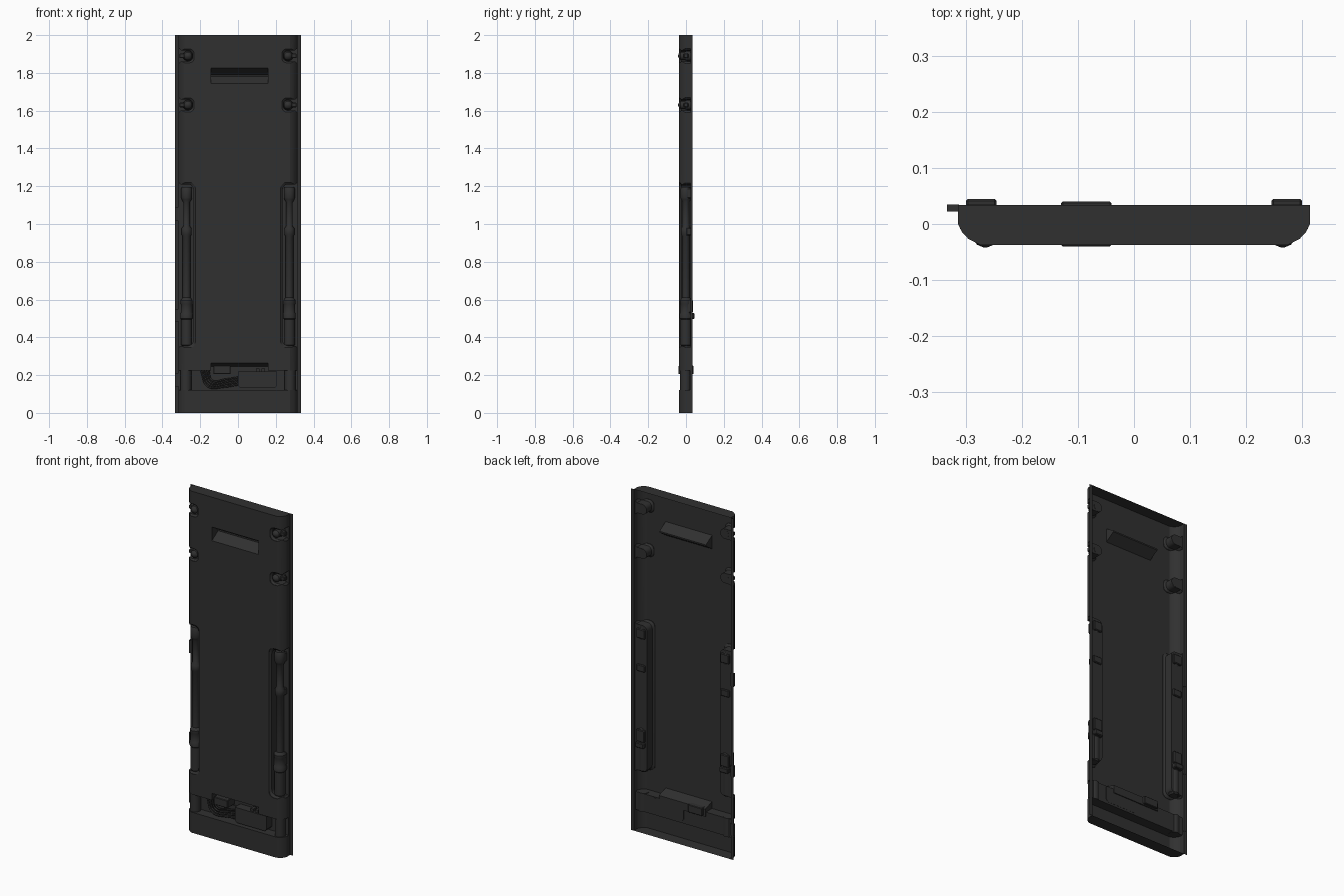
import bpy, bmesh, math
from mathutils import Matrix, Vector

if "Cube" in bpy.data.objects:
    bpy.data.objects.remove(bpy.data.objects["Cube"])

mat = bpy.data.materials.new("dark_metal")
mat.diffuse_color = (0.03, 0.03, 0.03, 1)
mat.use_nodes = True
mat.node_tree.nodes["Principled BSDF"].inputs["Base Color"].default_value = mat.diffuse_color
BACK, FRONT = 0.034, -0.037


def finish(name, bm, smooth=False):
    bmesh.ops.recalc_face_normals(bm, faces=bm.faces)
    me = bpy.data.meshes.new(name)
    bm.to_mesh(me)
    bm.free()
    ob = bpy.data.objects.new(name, me)
    bpy.context.collection.objects.link(ob)
    me.materials.append(mat)
    if smooth:
        bpy.ops.object.select_all(action='DESELECT')
        bpy.context.view_layer.objects.active = ob
        ob.select_set(True)
        bpy.ops.object.shade_smooth_by_angle(angle=math.radians(35))
    return ob


def loft(name, loops, smooth=False):
    """Closed solid through a list of equal-length point loops."""
    bm = bmesh.new()
    rings = [[bm.verts.new(p) for p in lp] for lp in loops]
    n = len(rings[0])
    for a, b in zip(rings, rings[1:]):
        for i in range(n):
            bm.faces.new((a[i], a[(i + 1) % n], b[(i + 1) % n], b[i]))
    bm.faces.new(rings[0])
    bm.faces.new(rings[-1])
    return finish(name, bm, smooth)


def box(name, x0, x1, y0, y1, z0, z1, bevel=0.0):
    bm = bmesh.new()
    m = Matrix.Translation(((x0 + x1) / 2, (y0 + y1) / 2, (z0 + z1) / 2)) @ \
        Matrix.Diagonal((abs(x1 - x0), abs(y1 - y0), abs(z1 - z0), 1))
    bmesh.ops.create_cube(bm, size=1, matrix=m)
    if bevel:
        bmesh.ops.bevel(bm, geom=bm.edges[:], offset=bevel, segments=1, affect='EDGES')
    return finish(name, bm)


def lathe(name, prof, origin, axis='Z', n=16):
    """Revolve (radius, distance) pairs around the Z or Y axis."""
    loops = []
    for r, d in prof:
        ring = []
        for i in range(n):
            a = 2 * math.pi * (i + 0.5) / n
            c, s = r * math.cos(a), r * math.sin(a)
            p = (c, s, d) if axis == 'Z' else (c, d, s)
            ring.append(Vector(origin) + Vector(p))
        loops.append(ring)
    return loft(name, loops, True)


def side_notch(name, side, z0, z1, xin, r, flare, wall, floor):
    """Cutter: rounded pocket open to the outer side, with sloped walls."""
    def outline(t):
        a, b, xi = z0 + t, z1 - t, xin + t
        pts = [(0.36, a - flare), (0.312, a - flare), (0.312 - flare, a)]
        for c, start in (((xi + r, a + r), -90), ((xi + r, b - r), -180)):
            for k in range(6):
                ang = math.radians(start - 18 * k)
                pts.append((c[0] + r * math.cos(ang), c[1] + r * math.sin(ang)))
        return pts + [(0.312 - flare, b), (0.312, b + flare), (0.36, b + flare)]
    levels = ((-0.06, 0), (FRONT + 0.003, 0), (FRONT + 0.012, wall), (floor, wall))
    return loft(name, [[(side * x, y, z) for x, z in outline(t)] for y, t in levels])


def slot(name, x0, x1, prof):
    return loft(name, [[(x, y, z) for y, z in prof] for x in (x0, x1)])


# main panel: chamfered cross-section pulled up to full height
half = [(0.314, BACK), (0.314, 0.0), (0.307, -0.014), (0.295, -0.027), (0.275, FRONT)]
section = half + [(-x, y) for x, y in reversed(half)]
panel = loft("door_panel", [[(x, y, z) for x, y in section] for z in (0, 2)])

# pockets: side channels, bolt notches, grip, cable bay
cutters = []
for s in (-1, 1):
    cutters.append(side_notch("channel_cutter", s, 0.345, 1.22, 0.226, 0.03, 0.008, 0.01, 0.023))
    for z in (1.63, 1.89):
        cutters.append(side_notch("notch_cutter", s, z - 0.037, z + 0.037, 0.232, 0.026, 0.01, 0.008, 0.023))
cutters.append(slot("grip_cutter", -0.143, 0.158, [(-0.06, 1.825), (FRONT, 1.825), (0.02, 1.79),
                                                  (0.02, 1.782), (FRONT, 1.745), (-0.06, 1.745)]))
cutters.append(box("bay_cutter", -0.4, 0.4, -0.06, 0.02, 0.12, 0.225))
cutters.append(slot("bay_slot_cutter", -0.143, 0.158, [(-0.06, 0.2), (-0.06, 0.265), (FRONT, 0.265),
                                                       (0.026, 0.245), (0.026, 0.2)]))
bpy.ops.object.select_all(action='DESELECT')
bpy.context.view_layer.objects.active = panel
panel.select_set(True)
for c in cutters:
    c.hide_render = True
    mod = panel.modifiers.new("cut", 'BOOLEAN')
    mod.operation, mod.solver, mod.object = 'DIFFERENCE', 'EXACT', c
    bpy.ops.object.modifier_apply(modifier=mod.name)
for c in cutters:
    bpy.data.objects.remove(c)

# the back is open: remove it so the pocket shells show
bm = bmesh.new()
bm.from_mesh(panel.data)
bmesh.ops.delete(bm, geom=[f for f in bm.faces if all(v.co.y > BACK - 0.0005 for v in f.verts)],
                 context='FACES')
bm.to_mesh(panel.data)
bm.free()
bpy.ops.object.shade_smooth_by_angle(angle=math.radians(25))

for s in (-1, 1):
    tag = "left" if s < 0 else "right"
    # thin edge flange
    bm = bmesh.new()
    bm.faces.new([bm.verts.new((s * x, BACK, z)) for x, z in
                  ((0.314, 0), (0.333, 0), (0.333, 2), (0.314, 2))])
    finish(tag + "_flange", bm)
    # piston: lower cylinder, sleeve, rod, collar and top cap
    lathe(tag + "_piston", [(0.022, 0.352), (0.029, 0.36), (0.029, 0.495), (0.034, 0.5), (0.034, 0.525),
                            (0.031, 0.53), (0.031, 0.575), (0.033, 0.58), (0.033, 0.595), (0.021, 0.61),
                            (0.021, 0.935), (0.027, 0.945), (0.027, 0.975), (0.018, 0.99), (0.018, 1.115),
                            (0.026, 1.13), (0.03, 1.14), (0.03, 1.185), (0.024, 1.197)],
          (s * 0.272, 0.0, 0))
    # clamp blocks showing through the back
    for y1, z0, z1 in ((0.045, 0.498, 0.528), (0.036, 0.53, 0.6), (0.032, 0.94, 0.98), (0.034, 1.135, 1.19)):
        box(tag + "_clamp", s * 0.245, s * 0.3, 0.0, y1, z0, z1, 0.004)
    # bolts in the notches with a side pin
    for z in (1.63, 1.89):
        lathe(tag + "_bolt", [(0.027, 0.0235), (0.027, 0.005), (0.022, -0.005), (0.022, -0.028),
                              (0.015, -0.037), (0.003, -0.042)], (s * 0.265, 0, z), 'Y')
        box(tag + "_bolt_pin", s * 0.27, s * 0.31, -0.012, 0.012, z - 0.012, z + 0.012, 0.003)
    # column across the cable bay
    lathe(tag + "_bay_column", [(0.029, 0.118), (0.029, 0.228)], (s * 0.275, -0.002, 0))

# hinge tabs on the left edge only
for z0, z1 in ((1.015, 1.09), (0.485, 0.55), (0.14, 0.21)):
    box("hinge_tab", -0.333, -0.312, 0.022, 0.035, z0, z1)

# connector and control box in the cable bay
box("connector", -0.13, -0.04, -0.04, 0.04, 0.205, 0.25, 0.003)
pts = [(0.0, 0.22), (0.0, 0.145), (0.012, 0.132), (0.195, 0.132), (0.207, 0.145), (0.207, 0.22)]
loft("control_box", [[(x, y, z) for x, z in pts] for y in (-0.03, 0.021)])
for x in (0.095, 0.125):
    box("control_box_plug", x, x + 0.018, -0.02, 0.012, 0.215, 0.235)

# cables looping from the bay ceiling to the control box
for i in range(4):
    d = i * 0.013
    cu = bpy.data.curves.new("cable", 'CURVE')
    cu.dimensions, cu.bevel_depth, cu.bevel_resolution = '3D', 0.005, 1
    cu.resolution_u = 6
    cu.use_fill_caps = True
    sp = cu.splines.new('BEZIER')
    path = [(-0.195 + d, 0.222), (-0.16 + d * 0.6, 0.14 + d * 0.8), (-0.07, 0.138 + d),
            (0.005, 0.15 + d)]
    sp.bezier_points.add(len(path) - 1)
    for p, (x, z) in zip(sp.bezier_points, path):
        p.co = (x, -0.008 + 0.003 * i, z)
        p.handle_left_type = p.handle_right_type = 'AUTO'
    ob = bpy.data.objects.new("cable", cu)
    ob.data.materials.append(mat)
    bpy.context.collection.objects.link(ob)
